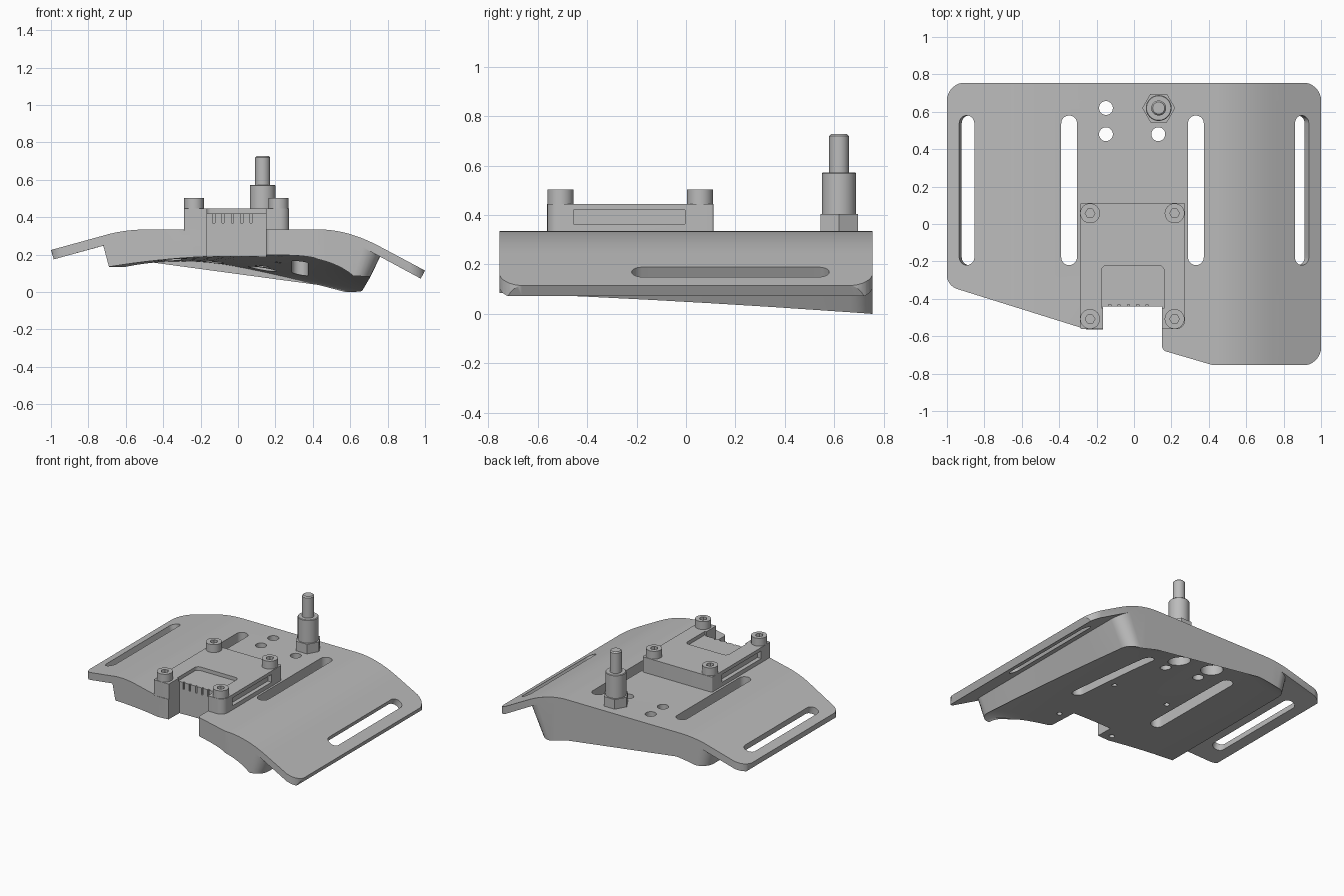
import bpy, bmesh, math
from mathutils import Vector, Matrix

cube = bpy.data.objects.get("Cube")
if cube:
    bpy.data.objects.remove(cube)

grey = bpy.data.materials.new("machined grey")
grey.use_nodes = True
colour = (0.5, 0.5, 0.5, 1)
grey.diffuse_color = colour
grey.node_tree.nodes["Principled BSDF"].inputs["Base Color"].default_value = colour


def finish(name, bm):
    bmesh.ops.recalc_face_normals(bm, faces=bm.faces)
    mesh = bpy.data.meshes.new(name)
    bm.to_mesh(mesh)
    bm.free()
    mesh.materials.append(grey)
    ob = bpy.data.objects.new(name, mesh)
    bpy.context.collection.objects.link(ob)
    return ob


def prism(name, outline, z0, z1, matrix=None):
    bm = bmesh.new()
    face = bm.faces.new([bm.verts.new((x, y, z0)) for x, y in outline])
    ext = bmesh.ops.extrude_face_region(bm, geom=[face])
    verts = [v for v in ext["geom"] if isinstance(v, bmesh.types.BMVert)]
    bmesh.ops.translate(bm, vec=(0, 0, z1 - z0), verts=verts)
    if matrix:
        bm.transform(matrix)
    return finish(name, bm)


def round_poly(points):
    """Polygon from (x, y, corner radius) points."""
    out = []
    for i, (x, y, r) in enumerate(points):
        p = Vector((x, y))
        a = (Vector(points[i - 1][:2]) - p).normalized()
        b = (Vector(points[(i + 1) % len(points)][:2]) - p).normalized()
        if r == 0:
            out.append((x, y))
            continue
        half = a.angle(b) / 2
        centre = p + (a + b).normalized() * (r / math.sin(half))
        start = p + a * (r / math.tan(half)) - centre
        end = p + b * (r / math.tan(half)) - centre
        sweep = start.angle_signed(end)
        for k in range(9):
            t = -sweep * k / 8
            c, s = math.cos(t), math.sin(t)
            out.append((centre.x + c * start.x - s * start.y,
                        centre.y + s * start.x + c * start.y))
    return out


def disc(x, y, r, n=32):
    return [(x + r * math.cos(2 * math.pi * k / n), y + r * math.sin(2 * math.pi * k / n))
            for k in range(n)]


def box(x0, x1, y0, y1):
    return [(x0, y0), (x1, y0), (x1, y1), (x0, y1)]


def boolean(ob, other, operation="DIFFERENCE"):
    mod = ob.modifiers.new("cut", "BOOLEAN")
    mod.operation, mod.solver, mod.object = operation, "EXACT", other
    bpy.context.view_layer.objects.active = ob
    bpy.ops.object.modifier_apply(modifier=mod.name)
    bpy.data.objects.remove(other)


def smooth(ob):
    bpy.ops.object.select_all(action="DESELECT")
    ob.select_set(True)
    bpy.context.view_layer.objects.active = ob
    bpy.ops.object.shade_smooth_by_angle(angle=math.radians(30))


def bezier(a, c, b, n=12):
    return [tuple((1 - t) ** 2 * p + 2 * t * (1 - t) * q + t * t * s for p, q, s in zip(a, c, b))
            for t in (k / n for k in range(n + 1))]


# Plate: curved top, raised body below with a twisted hollow underside
top = ([(-1, 0.225)] + bezier((-0.72, 0.302), (-0.61, 0.335), (-0.48, 0.335))
       + bezier((0.43, 0.335), (0.585, 0.335), (0.75, 0.248)) + [(1, 0.115)])
front_under = bezier((-0.69, 0.135), (-0.3, 0.2), (0.1, 0.2)) + bezier((0.14, 0.2), (0.55, 0.21), (0.71, 0.085))
back_under = bezier((-0.69, 0.135), (-0.35, 0.195), (0.0, 0.135)) + bezier((0.03, 0.13), (0.32, 0.08), (0.66, 0.0))
half_len, corner = 0.755, 0.09


def section(y):
    t = (y + half_len) / (2 * half_len)
    t = 0.7 * t + 0.3 * t * t
    over = max(0, abs(y) - half_len + corner)
    inset = corner - math.sqrt(max(0, corner ** 2 - over ** 2))
    under = []
    for (xa, za), (xb, zb) in zip(front_under, back_under):
        x, z = xa + (xb - xa) * t, za + (zb - za) * t
        under.append((x * (1 - inset / 0.7), z))
    low = ([(-0.985, 0.175), (-0.72 + inset, 0.248 + inset * 0.27)] + under
           + [(0.76 - inset, 0.19 + inset * 0.53), (0.977, 0.072)])
    return [(x, y, z) for x, z in low + top[::-1]]


ends = [half_len - corner + corner * math.sin(k * math.pi / 12) for k in range(7)]
rows = [-y for y in reversed(ends)] + [-0.4, -0.15, 0.1, 0.35] + ends
bm = bmesh.new()
loops = [[bm.verts.new(p) for p in section(y)] for y in rows]
n = len(loops[0])
for a, b in zip(loops, loops[1:]):
    for i in range(n):
        j = (i + 1) % n
        bm.faces.new((a[i], a[j], b[j], b[i]))
bm.faces.new(loops[0])
bm.faces.new(loops[-1])
bmesh.ops.triangulate(bm, faces=bm.faces)
plate = finish("curved_base_plate", bm)

outline = round_poly([(-1.001, 0.757, 0.1), (-1.001, -0.33, 0.08), (-0.25, -0.565, 0), (-0.165, -0.565, 0),
                      (-0.165, -0.44, 0), (0.15, -0.44, 0), (0.15, -0.675, 0.03),
                      (0.43, -0.757, 0.12), (1.001, -0.757, 0.1), (1.001, 0.757, 0.1)])
boolean(plate, prism("outline", outline, -0.2, 0.6), "INTERSECT")

# Strap slots, tilted with the side flanges
for x, z, tilt in ((-0.893, 0.25, -15), (-0.347, 0.3, 0), (0.331, 0.3, 0), (0.898, 0.17, 28)):
    slot = round_poly([(-0.042, -0.4, 0.0419), (0.042, -0.4, 0.0419), (0.042, 0.4, 0.0419), (-0.042, 0.4, 0.0419)])
    place = Matrix.Translation((x, 0.18, z)) @ Matrix.Rotation(math.radians(tilt), 4, "Y")
    boolean(plate, prism("slot", slot, -0.4, 0.4, place))

# Bolt holes, with counterbores below the rear pair
for x, y in ((-0.15, 0.62), (-0.15, 0.48), (0.13, 0.48)):
    boolean(plate, prism("hole", disc(x, y, 0.037), -0.1, 0.5))
for x in (-0.15, 0.13):
    boolean(plate, prism("counterbore", disc(x, 0.62, 0.075), -0.1, 0.24))
screws = [(x, y) for x in (-0.235, 0.217) for y in (0.057, -0.508)]
for x, y in screws:
    boolean(plate, prism("screw_hole", disc(x, y, 0.018, 16), -0.1, 0.3))
smooth(plate)

# Clamp block with front notch, shallow pocket, side windows and gripping teeth
block = prism("clamp_block", round_poly([(-0.288, -0.562, 0.01), (0.274, -0.562, 0.05),
                                         (0.274, 0.112, 0.01), (-0.288, 0.112, 0.01)]), 0.33, 0.446)
boolean(block, prism("notch", box(-0.165, 0.15, -0.7, -0.44), 0.2, 0.6))
pocket = round_poly([(-0.175, -0.45, 0), (0.162, -0.45, 0), (0.162, -0.222, 0.03), (-0.175, -0.222, 0.03)])
boolean(block, prism("pocket", pocket, 0.42, 0.6))
for x in (-0.288, 0.274):
    boolean(block, prism("window", box(x - 0.03, x + 0.03, -0.455, -0.005), 0.365, 0.421))
for k in range(5):
    x = -0.13 + k * 0.05
    boolean(block, prism("tooth_gap", box(x - 0.006, x + 0.006, -0.46, -0.43), 0.37, 0.5))
smooth(block)

# Cap screws with hexagonal sockets
for i, (x, y) in enumerate(screws):
    screw = prism(f"cap_screw_{i + 1}", disc(x, y, 0.053), 0.33, 0.503)
    boolean(screw, prism("socket", disc(x, y, 0.026, 6), 0.465, 0.6))
    smooth(screw)

# Upright post: hex nut, sleeve and threaded rod
prism("post_nut", disc(0.132, 0.62, 0.088, 6), 0.33, 0.405)


def turned(name, r, z0, z1, bevel):
    bm = bmesh.new()
    rings = []
    for radius, z in ((r, z0), (r, z1 - bevel), (r - bevel, z1)):
        rings.append([bm.verts.new((x, y, z)) for x, y in disc(0.132, 0.62, radius)])
    for a, b in zip(rings, rings[1:]):
        for i in range(len(a)):
            bm.faces.new((a[i - 1], a[i], b[i], b[i - 1]))
    bm.faces.new(rings[0])
    bm.faces.new(rings[-1])
    smooth(finish(name, bm))


turned("post_sleeve", 0.069, 0.4, 0.573, 0.004)
turned("post_rod", 0.04, 0.57, 0.728, 0.008)
